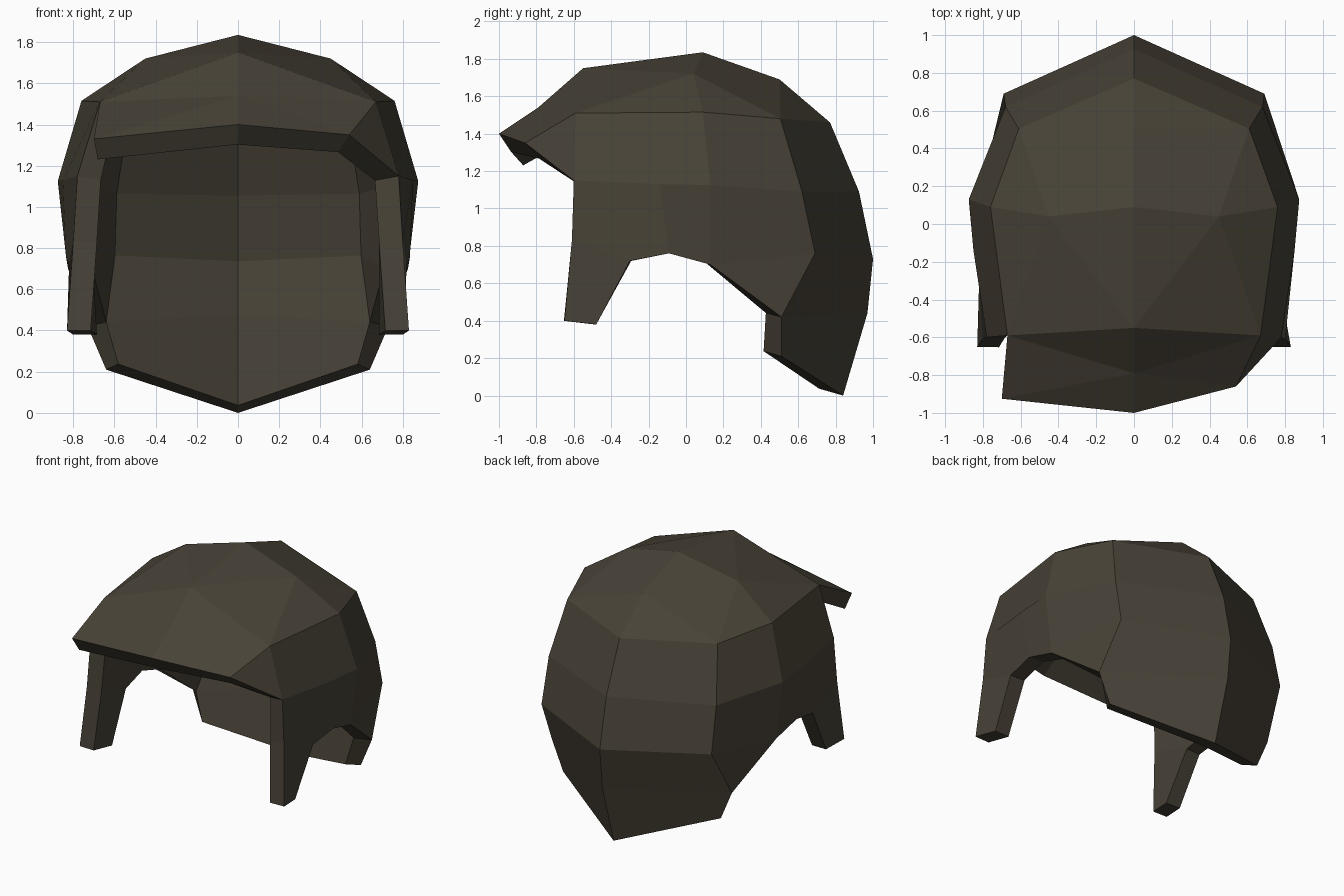
import bpy, bmesh

if "Cube" in bpy.data.objects:
    bpy.data.objects.remove(bpy.data.objects["Cube"])

# Half-shell points (x >= 0): A = back centre, B = back corner, C = side, D = front post edge
P = {
    "T0": (0, .09, 1.835), "Tf": (0, -.55, 1.75), "Tb": (0, .50, 1.69), "U": (.45, .04, 1.72),
    "D1": (.67, -.59, 1.51), "C1": (.76, .09, 1.515), "B1": (.61, .505, 1.48), "A1": (0, .77, 1.46),
    "D2": (.78, -.60, 1.15), "E2": (.85, -.14, 1.13), "C2": (.875, .13, 1.125),
    "B2": (.68, .62, 1.09), "A2": (0, .925, 1.09),
    "D3": (.80, -.61, .83), "F3": (.82, -.30, .72), "E3": (.835, -.09, .76),
    "C3": (.825, .13, .70), "B3": (.69, .69, .76), "A3": (0, 1.0, .73),
    "D4": (.83, -.65, .40), "F4": (.80, -.48, .38),
    "B4": (.73, .51, .42), "A4": (0, .97, .44), "B5": (.64, .51, .21), "A5": (0, .84, 0),
}
FACES = [
    # crown
    "Tf D1 U", "Tf U T0", "U D1 C1", "U C1 B1", "U B1 Tb T0", "B1 A1 Tb",
    # sides and back
    "D1 C1 C2 E2 D2", "C1 B1 B2 C2", "B1 A1 A2 B2",
    "D2 E2 E3 F3 D3", "E2 C2 C3 E3", "C2 B2 B3 C3", "B2 A2 A3 B3",
    # side post, side notch and neck guard
    "C3 B3 B4", "D3 F3 F4 D4", "B3 A3 A4 B4", "B4 A4 A5 B5",
]
# Lopsided brim: free corner on the left, folded down to the post on the right
BRIM = {"M": (0, -.79, 1.54), "L": (-.70, -.925, 1.33), "N": (0, -1.0, 1.40), "R": (.54, -.86, 1.35)}
BRIM_FACES = ["Tf -D1 M", "-D1 L M", "L N M", "N R M", "R D1 M", "D1 Tf M", "R D2 D1"]

bm = bmesh.new()
verts = {}
for name, (x, y, z) in P.items():
    verts[name] = bm.verts.new((x, y, z))
    verts["-" + name] = bm.verts.new((-x, y, z)) if x else verts[name]
for name, co in BRIM.items():
    verts[name] = bm.verts.new(co)

for f in FACES:
    keys = f.split()
    bm.faces.new([verts[k] for k in keys])
    bm.faces.new([verts["-" + k] for k in reversed(keys)])
for f in BRIM_FACES:
    bm.faces.new([verts[k] for k in f.split()])

bmesh.ops.recalc_face_normals(bm, faces=bm.faces)
bm.normal_update()
if verts["T0"].normal.z < 0:
    bmesh.ops.reverse_faces(bm, faces=bm.faces)

mesh = bpy.data.meshes.new("helmet_shell")
bm.to_mesh(mesh)
bm.free()
shell = bpy.data.objects.new("helmet_shell", mesh)
bpy.context.collection.objects.link(shell)

# Wall thickness, grown inwards
wall = shell.modifiers.new("wall", 'SOLIDIFY')
wall.thickness = .115
wall.offset = -1
wall.use_even_offset = True

mat = bpy.data.materials.new("dark_brown")
mat.diffuse_color = (.065, .055, .038, 1)
mat.use_nodes = True
mat.node_tree.nodes["Principled BSDF"].inputs["Base Color"].default_value = mat.diffuse_color
mesh.materials.append(mat)
